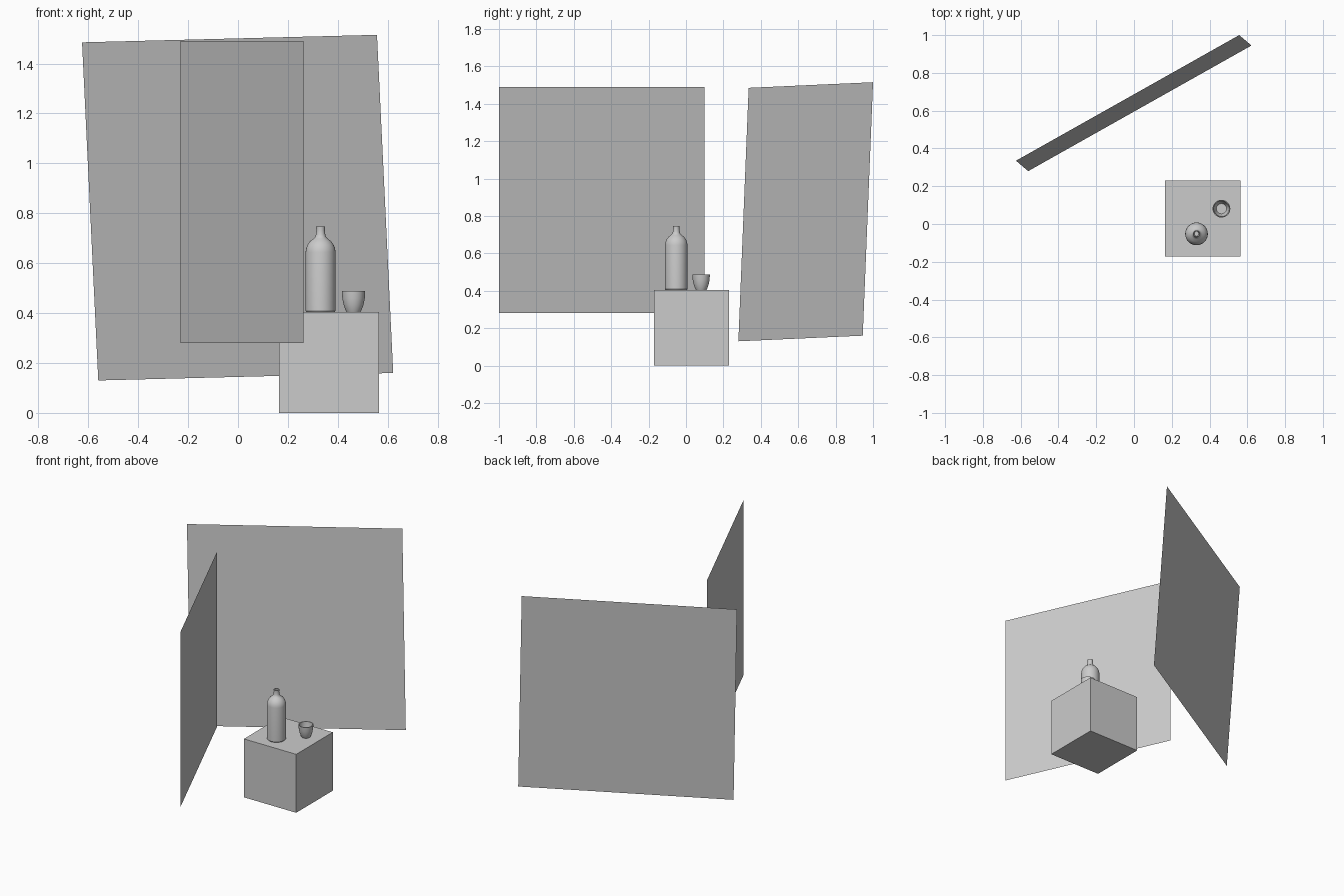
import bpy, bmesh
from math import radians, sin, cos
from mathutils import Vector

cube = bpy.data.objects.get("Cube")
if cube:
    bpy.data.objects.remove(cube, do_unlink=True)

# One plain grey for everything
grey = bpy.data.materials.new("plain_grey")
grey.use_nodes = True
colour = (0.6, 0.6, 0.6, 1)
grey.diffuse_color = colour
grey.node_tree.nodes["Principled BSDF"].inputs["Base Color"].default_value = colour


def finish(name, bm):
    mesh = bpy.data.meshes.new(name)
    bm.to_mesh(mesh)
    bm.free()
    mesh.materials.append(grey)
    obj = bpy.data.objects.new(name, mesh)
    bpy.context.collection.objects.link(obj)
    return obj


def panel(name, corner, across, up):
    """Flat sheet spanned by two edge vectors."""
    bm = bmesh.new()
    c, a, u = Vector(corner), Vector(across), Vector(up)
    bm.faces.new([bm.verts.new(p) for p in (c, c + a, c + a + u, c + u)])
    return finish(name, bm)


def lathe(name, centre, profile, sides=32):
    """Turn a (radius, height) profile around the vertical axis."""
    bm = bmesh.new()
    rings = []
    for r, z in profile:
        angles = [radians(360 * i / sides) for i in range(sides)]
        rings.append([bm.verts.new((r * cos(a), r * sin(a), z)) for a in angles])
    for low, high in zip(rings, rings[1:]):
        for i in range(sides):
            j = (i + 1) % sides
            bm.faces.new((low[i], low[j], high[j], high[i]))
    bm.faces.new(rings[0][::-1])
    bm.faces.new(rings[-1])
    obj = finish(name, bm)
    obj.location = centre
    bpy.ops.object.select_all(action="DESELECT")
    obj.select_set(True)
    bpy.context.view_layer.objects.active = obj
    bpy.ops.object.shade_smooth_by_angle(angle=radians(35))
    return obj


# Large tilted sheet behind, upright sheet at the side
panel("back_panel", (-0.56, 0.28, 0.13), (1.182, 0.665, 0.03), (-0.065, 0.055, 1.355))
panel("side_panel", (-0.23, 0.10, 0.28), (0.492, -1.10, 0), (0, 0, 1.21))

# Cube pedestal
bm = bmesh.new()
bmesh.ops.create_cube(bm, size=0.4)
table = finish("pedestal", bm)
table.location = (0.365, 0.029, 0.202)
table.scale.z = 1.01

# Bottle: straight body, domed shoulder, slim neck with a shallow mouth
lathe("bottle", (0.331, -0.052, 0.404), [
    (0.056, 0), (0.06, 0.005), (0.06, 0.24), (0.058, 0.255), (0.052, 0.27),
    (0.042, 0.284), (0.029, 0.294), (0.022, 0.301), (0.019, 0.31),
    (0.017, 0.328), (0.018, 0.342), (0.013, 0.342), (0.012, 0.31)])

# Cup: tapered bowl with an open, hollow inside
lathe("cup", (0.463, 0.081, 0.404), [
    (0.028, 0), (0.033, 0.01), (0.04, 0.03), (0.045, 0.055), (0.047, 0.084),
    (0.042, 0.084), (0.040, 0.055), (0.035, 0.032), (0.027, 0.014)])
